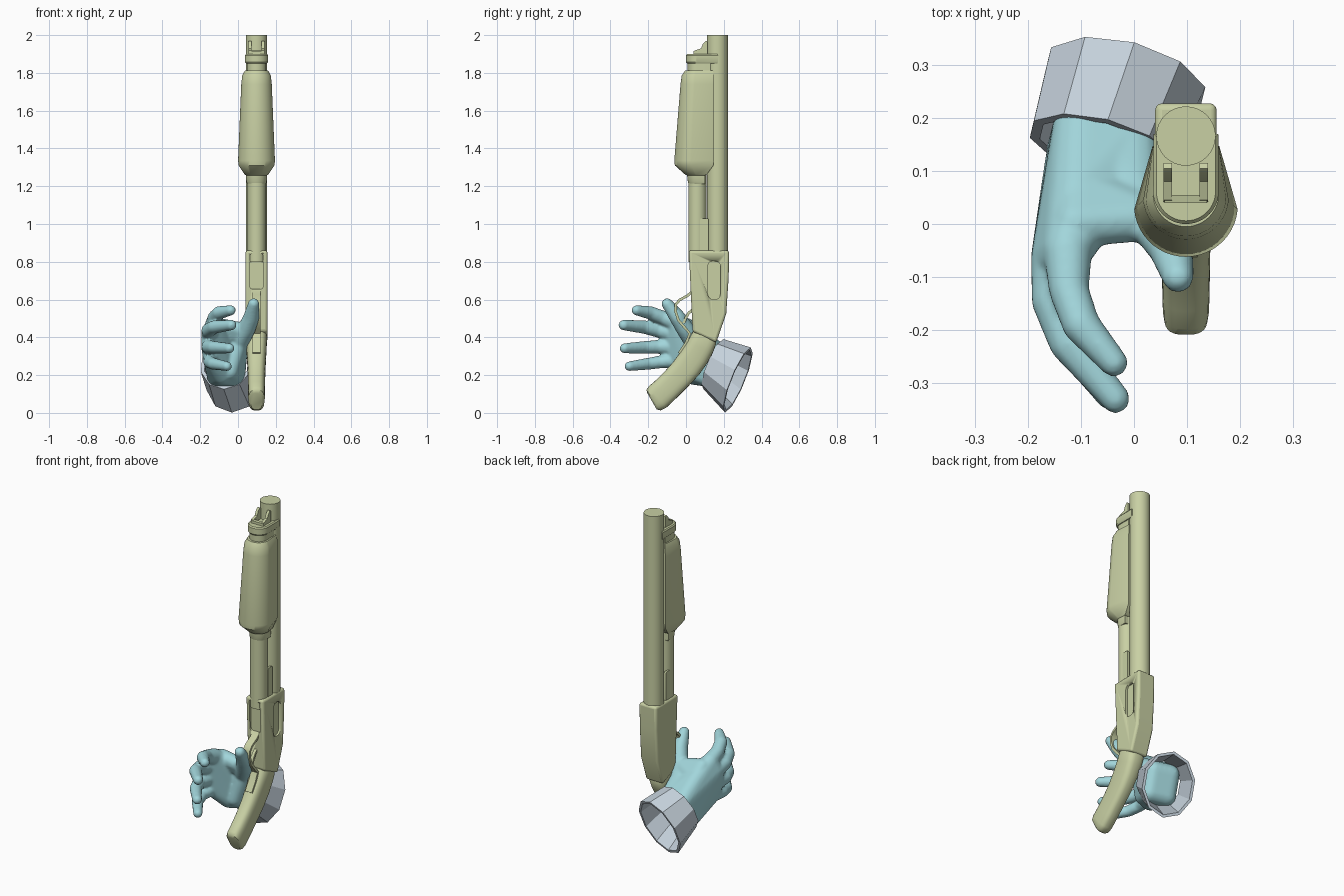
import bpy, bmesh, math
from mathutils import Vector as V

if "Cube" in bpy.data.objects:
    bpy.data.objects.remove(bpy.data.objects["Cube"])


def material(name, rgb):
    m = bpy.data.materials.new(name)
    m.diffuse_color = (*rgb, 1)
    m.use_nodes = True
    m.node_tree.nodes["Principled BSDF"].inputs["Base Color"].default_value = m.diffuse_color
    return m


OLIVE = material("olive_metal", (0.58, 0.63, 0.37))
TEAL = material("teal_glove", (0.36, 0.67, 0.71))
GREY = material("pale_grey_cloth", (0.56, 0.64, 0.71))
GX = 0.098  # gun centre line


def finish(name, bm, mat, angle=35):
    bmesh.ops.recalc_face_normals(bm, faces=bm.faces)
    me = bpy.data.meshes.new(name)
    bm.to_mesh(me)
    bm.free()
    me.materials.append(mat)
    ob = bpy.data.objects.new(name, me)
    bpy.context.collection.objects.link(ob)
    bpy.ops.object.select_all(action='DESELECT')
    ob.select_set(True)
    bpy.context.view_layer.objects.active = ob
    if angle:
        bpy.ops.object.shade_smooth_by_angle(angle=math.radians(angle))
    return ob


def loft(name, rings, mat=OLIVE, angle=35, loop=False):
    bm = bmesh.new()
    rows = [[bm.verts.new(p) for p in r] for r in rings]
    n = len(rows[0])
    pairs = list(zip(rows, rows[1:])) + ([(rows[-1], rows[0])] if loop else [])
    for a, b in pairs:
        for i in range(n):
            bm.faces.new((a[i], a[(i + 1) % n], b[(i + 1) % n], b[i]))
    if not loop:
        bm.faces.new(rows[0])
        bm.faces.new(rows[-1])
    return finish(name, bm, mat, angle)


def tube(name, y, r, z0, z1, n=32):
    ring = lambda z: [(GX + r * math.cos(2 * math.pi * i / n), y + r * math.sin(2 * math.pi * i / n), z)
                      for i in range(n)]
    return loft(name, [ring(z0), ring(z1)])


def prism(name, yz, x0, x1, bevel=0.0, segs=2):
    ob = loft(name, [[(x, y, z) for y, z in yz] for x in (x0, x1)], angle=30)
    if bevel:
        m = ob.modifiers.new("bevel", 'BEVEL')
        m.width, m.segments = bevel, segs
        bpy.ops.object.modifier_apply(modifier="bevel")
        bpy.ops.object.shade_smooth_by_angle(angle=math.radians(35))
    return ob


def slot(u0, u1, v0, v1, r, k=5):
    """Rounded rectangle outline."""
    pts = []
    for cu, cv, a in ((u1 - r, v1 - r, 0), (u0 + r, v1 - r, 90), (u0 + r, v0 + r, 180), (u1 - r, v0 + r, 270)):
        for i in range(k + 1):
            t = math.radians(a + 90 * i / k)
            pts.append((cu + r * math.cos(t), cv + r * math.sin(t)))
    return pts


def ribbon(name, path, w, t):
    """Flat strap following a path in the side plane."""
    ps = [V(p) for p in path]
    side = []
    for i, p in enumerate(ps):
        d = (ps[min(i + 1, len(ps) - 1)] - ps[max(i - 1, 0)]).normalized()
        side.append(V((-d.y, d.x)) * t / 2)
    rings = []
    for p, s in zip(ps, side):
        a, b = p + s, p - s
        rings.append([(GX - w, a.x, a.y), (GX + w, a.x, a.y), (GX + w, b.x, b.y), (GX - w, b.x, b.y)])
    return loft(name, rings, angle=50)


def u_ring(z, w, yc, yb, hw):
    """Section with a round front and flanks narrowing to the back."""
    arc = [math.radians(185 + 170 * i / 22) for i in range(23)]
    return ([(GX + w * math.cos(t), yc + w * math.sin(t), z) for t in arc]
            + [(GX + hw, yb, z), (GX - hw, yb, z)])


# Barrel, magazine tube and action bars
tube("barrel", 0.166, 0.056, 0.80, 2.0)
tube("magazine_tube", 0.06, 0.048, 0.80, 1.90)
for s in (-1, 1):
    prism("action_bar", slot(0.075, 0.12, 0.8, 1.03, 0.008), GX + s * 0.036, GX + s * 0.048)

# Sliding fore-end grip
loft("fore_end", [u_ring(*a) for a in (
    (1.212, 0.048, 0.062, 0.10, 0.048), (1.222, 0.054, 0.064, 0.10, 0.05),
    (1.258, 0.056, 0.062, 0.10, 0.052), (1.262, 0.063, 0.058, 0.11, 0.055),
    (1.31, 0.095, 0.036, 0.145, 0.062), (1.335, 0.098, 0.036, 0.147, 0.063),
    (1.74, 0.081, 0.052, 0.147, 0.063), (1.785, 0.076, 0.053, 0.147, 0.062),
    (1.812, 0.062, 0.057, 0.143, 0.056))], angle=40)

# Muzzle clamp, its collar and the two-pronged bracket
loft("clamp_collar", [u_ring(z, 0.051, 0.06, 0.13, 0.05) for z in (1.80, 1.86)])
loft("barrel_clamp", [u_ring(*a) for a in (
    (1.85, 0.056, 0.062, 0.165, 0.056), (1.858, 0.062, 0.062, 0.17, 0.061),
    (1.893, 0.062, 0.062, 0.17, 0.061), (1.9, 0.056, 0.062, 0.165, 0.056))])
PRONG = [(0.04, 1.89), (0.115, 1.89), (0.115, 1.965), (0.105, 1.97), (0.09, 1.955), (0.08, 1.93), (0.045, 1.918)]
for s in (-1, 1):
    prism("bracket_prong", PRONG, GX + s * 0.026, GX + s * 0.042)
prism("bracket_front", [(0.04, 1.89), (0.055, 1.89), (0.055, 1.918), (0.04, 1.915)], GX - 0.04, GX + 0.04)

# Receiver with two recessed ports
receiver = prism("receiver", [(0.015, 0.86), (0.228, 0.86), (0.226, 0.72), (0.213, 0.525),
                              (0.16, 0.372), (0.035, 0.43)], GX - 0.058, GX + 0.058, 0.013, 3)
side_cut = prism("side_port_cutter", slot(0.115, 0.182, 0.60, 0.805, 0.03), GX + 0.046, GX + 0.1)
front_cut = loft("front_port_cutter", [[(x, y, z) for x, z in slot(0.063, 0.133, 0.655, 0.845, 0.015)]
                                       for y in (-0.05, 0.036)])
for cutter in (side_cut, front_cut):
    m = receiver.modifiers.new("cut", 'BOOLEAN')
    m.object, m.solver = cutter, 'EXACT'
    bpy.context.view_layer.objects.active = receiver
    bpy.ops.object.modifier_apply(modifier="cut")
    bpy.data.objects.remove(cutter)

# Curved pistol-grip stock: front edge, back edge, half width
stock = []
for f, b, w in (((0.042, 0.445), (0.155, 0.39), 0.05), ((0.033, 0.425), (0.16, 0.365), 0.056),
                ((0.008, 0.378), (0.142, 0.318), 0.054), ((-0.028, 0.325), (0.112, 0.262), 0.051),
                ((-0.068, 0.27), (0.07, 0.203), 0.048), ((-0.112, 0.22), (0.018, 0.147), 0.046),
                ((-0.165, 0.168), (-0.05, 0.079), 0.045), ((-0.198, 0.14), (-0.105, 0.027), 0.044),
                ((-0.209, 0.122), (-0.135, 0.013), 0.041), ((-0.205, 0.105), (-0.155, 0.018), 0.03)):
    f, b = V((GX, *f)), V((GX, *b))
    ring = []
    for i in range(28):
        c, s = math.cos(2 * math.pi * i / 28), math.sin(2 * math.pi * i / 28)
        e = lambda q: math.copysign(abs(q) ** 0.68, q)
        ring.append((f + b) / 2 + (b - f) / 2 * e(c) + V((w * e(s), 0, 0)))
    stock.append(ring)
loft("stock", stock, angle=45)

# Trigger guard, its tail along the stock, and trigger
ribbon("trigger_guard", [(0.035, 0.645), (0.01, 0.622), (-0.035, 0.597), (-0.053, 0.575), (-0.056, 0.54),
                         (-0.04, 0.49), (-0.005, 0.45), (0.02, 0.42), (0.0, 0.37), (-0.036, 0.315)], 0.022, 0.014)
ribbon("trigger", [(0.04, 0.55), (0.015, 0.53), (0.0, 0.505), (-0.012, 0.475)], 0.009, 0.014)

# Open cloth cuff, ten-sided, flaring away from the hand
E1, E2 = V((0.968, -0.25, 0)), V((0.09, 0.365, 0.927))


def oval(c, a, b):
    return [V(c) + E1 * a * math.cos(math.radians(90 + 36 * i)) + E2 * b * math.sin(math.radians(90 + 36 * i))
            for i in range(10)]


OUT, INN = (-0.016, 0.275, 0.174), (-0.062, 0.145, 0.258)
loft("cuff", [oval(OUT, 0.158, 0.186), oval(INN, 0.142, 0.143),
              oval(INN, 0.122, 0.123), oval(OUT, 0.142, 0.17)], GREY, 0, loop=True)

# Glove: convex hulls over balls, fused and smoothed
BALL = [(math.cos(2.39996 * i) * math.sqrt(1 - h * h), math.sin(2.39996 * i) * math.sqrt(1 - h * h), h)
        for i in range(90) for h in [1 - (2 * i + 1) / 90]]
glove = bmesh.new()


def hull(*balls):
    bm = bmesh.new()
    for x, y, z, r in balls:
        for p in BALL:
            bm.verts.new(V((x, y, z)) + V(p) * r)
    bmesh.ops.convex_hull(bm, input=bm.verts[:])
    bmesh.ops.delete(bm, geom=[v for v in bm.verts if not v.link_faces], context='VERTS')
    bmesh.ops.recalc_face_normals(bm, faces=bm.faces)
    me = bpy.data.meshes.new("part")
    bm.to_mesh(me)
    bm.free()
    glove.from_mesh(me)
    bpy.data.meshes.remove(me)


def chain(*balls):
    for a, b in zip(balls, balls[1:]):
        hull(a, b)


wrist = [(*(V((-0.058, 0.15, 0.25)) + E1 * i * 0.048 + E2 * j * 0.062), 0.055) for i in (-1, 1) for j in (-1, 1)]
KNUCKLES = [(-0.125, -0.05, 0.475, 0.047), (-0.148, -0.065, 0.42, 0.047),
            (-0.15, -0.065, 0.35, 0.045), (-0.142, -0.05, 0.28, 0.042)]
hull(*wrist, (-0.085, 0.04, 0.21, 0.062), (-0.105, 0.05, 0.40, 0.06), *KNUCKLES)
hull(*wrist, (-0.045, 0.03, 0.22, 0.05), (0.0, 0.05, 0.38, 0.055))
# fingers
chain(KNUCKLES[0], (-0.123, -0.125, 0.505, 0.038), (-0.1, -0.19, 0.53, 0.036), (-0.038, -0.262, 0.543, 0.027))
chain(KNUCKLES[1], (-0.155, -0.145, 0.437, 0.039), (-0.125, -0.225, 0.455, 0.036), (-0.035, -0.33, 0.465, 0.028))
chain(KNUCKLES[2], (-0.157, -0.145, 0.35, 0.037), (-0.128, -0.22, 0.347, 0.034), (-0.045, -0.325, 0.342, 0.027))
chain(KNUCKLES[3], (-0.15, -0.13, 0.27, 0.034), (-0.13, -0.2, 0.26, 0.032), (-0.058, -0.3, 0.247, 0.026))
# thumb and its web
chain((0.0, 0.05, 0.37, 0.055), (0.045, -0.005, 0.445, 0.048), (0.07, -0.045, 0.505, 0.043),
      (0.083, -0.1, 0.578, 0.03))
hull((0.01, 0.03, 0.40, 0.045), (0.03, 0.01, 0.435, 0.042), (-0.11, 0.0, 0.46, 0.045), (-0.10, 0.06, 0.40, 0.05))

hand = finish("gloved_hand", glove, TEAL, 0)
rm = hand.modifiers.new("fuse", 'REMESH')
rm.mode, rm.voxel_size, rm.use_smooth_shade = 'VOXEL', 0.007, True
sm = hand.modifiers.new("soften", 'SMOOTH')
sm.factor, sm.iterations = 0.5, 8
